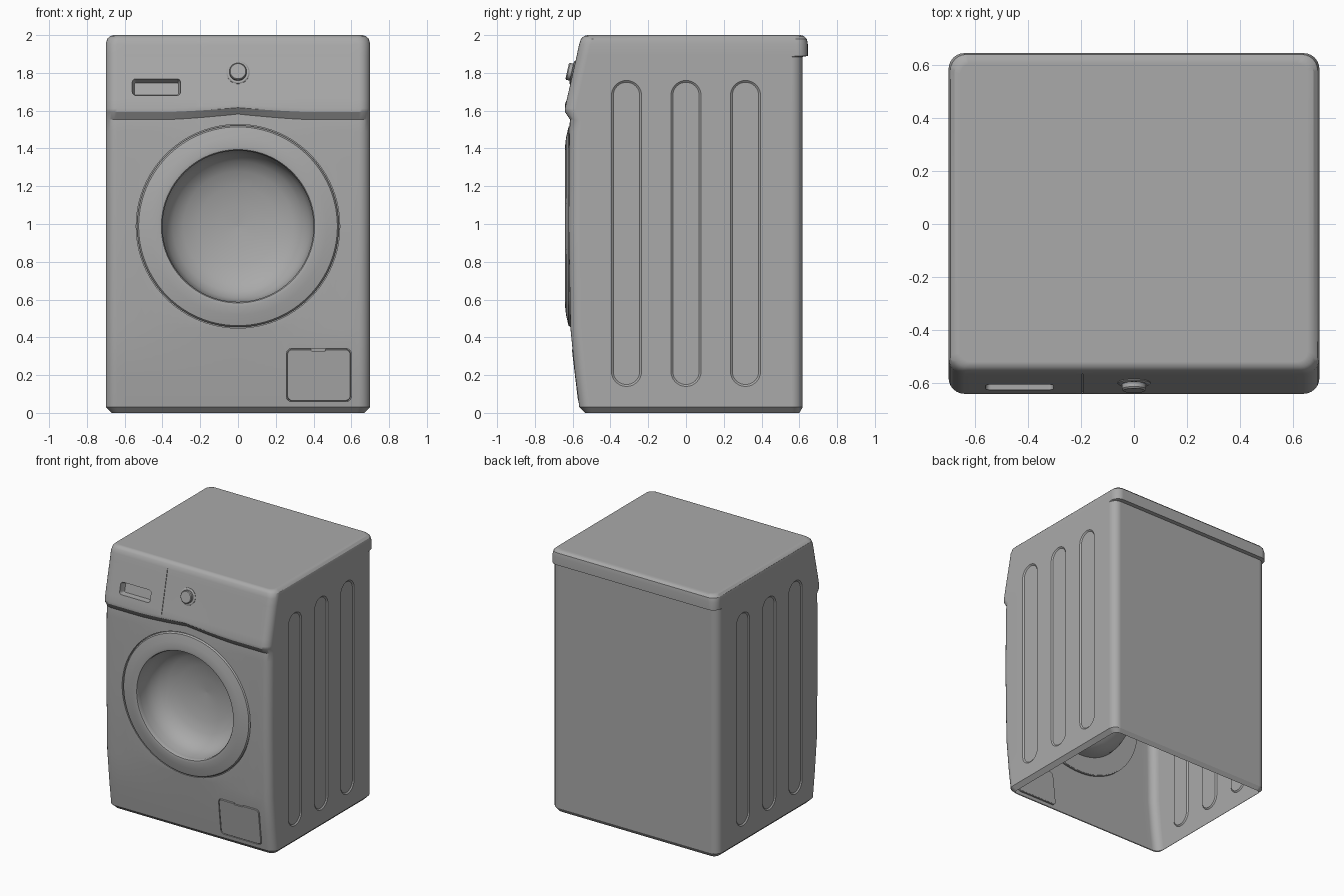
import bpy, bmesh, math
from mathutils import Matrix, Vector

if "Cube" in bpy.data.objects:
    bpy.data.objects.remove(bpy.data.objects["Cube"])

grey = bpy.data.materials.new("appliance grey")
grey.use_nodes = True
grey.diffuse_color = (0.4, 0.4, 0.4, 1)
grey.node_tree.nodes["Principled BSDF"].inputs["Base Color"].default_value = (0.4, 0.4, 0.4, 1)


def outline(w, h, r, seg=8, split=0):
    """Rounded rectangle; split adds points along its lower edge."""
    pts = []
    for k, (sx, sy) in enumerate([(1, -1), (1, 1), (-1, 1), (-1, -1)]):
        for s in range(seg + 1):
            a = math.pi / 2 * (k - 1 + s / seg)
            pts.append((sx * (w / 2 - r) + r * math.cos(a),
                        sy * (h / 2 - r) + r * math.sin(a)))
    half = w / 2 - r
    pts += [(-half + 2 * half * s / split, -h / 2) for s in range(1, split)]
    return pts


def loft(name, rings, closed=False, matrix=None):
    """Skin equal rings; cap the ends, or join them when closed."""
    bm = bmesh.new()
    loops = [[bm.verts.new(p) for p in ring] for ring in rings]
    n = len(loops[0])
    pairs = list(zip(loops, loops[1:]))
    if closed:
        pairs.append((loops[-1], loops[0]))
    else:
        bm.faces.new(loops[0])
        bm.faces.new(loops[-1])
    for a, b in pairs:
        for i in range(n):
            j = (i + 1) % n
            bm.faces.new((a[i], a[j], b[j], b[i]))
    bmesh.ops.remove_doubles(bm, verts=bm.verts, dist=1e-5)
    bmesh.ops.recalc_face_normals(bm, faces=bm.faces)
    if matrix:
        bm.transform(matrix)
    mesh = bpy.data.meshes.new(name)
    bm.to_mesh(mesh)
    bm.free()
    mesh.materials.append(grey)
    ob = bpy.data.objects.new(name, mesh)
    bpy.context.collection.objects.link(ob)
    return ob


def plate(name, w, h, r, layers, loc, tilt=0, turn=0):
    """Rounded plate facing -y; layers are (y, inset) pairs."""
    m = (Matrix.Translation(loc) @ Matrix.Rotation(math.radians(turn), 4, 'Z')
         @ Matrix.Rotation(math.radians(tilt), 4, 'X'))
    rings = [[(x, y, z) for x, z in outline(w - 2 * i, h - 2 * i, r - i)] for y, i in layers]
    return loft(name, rings, matrix=m)


def lathe(name, profile, z, closed=False):
    """Turn (radius, y) points about a front-to-back axis."""
    rings = [[(x, y, z + v) for x, v in outline(2 * r, 2 * r, r, 24)] for r, y in profile]
    return loft(name, rings, closed)


def activate(ob):
    bpy.ops.object.select_all(action='DESELECT')
    ob.select_set(True)
    bpy.context.view_layer.objects.active = ob


def cut(ob, cutters):
    activate(ob)
    for c in cutters:
        c.hide_render = True
        mod = ob.modifiers.new("cut", 'BOOLEAN')
        mod.operation = 'DIFFERENCE'
        mod.solver = 'EXACT'
        mod.object = c
        bpy.ops.object.modifier_apply(modifier=mod.name)
        bpy.data.objects.remove(c)


def smooth(ob):
    activate(ob)
    bpy.ops.object.shade_smooth_by_angle(angle=math.radians(30))
    mod = ob.modifiers.new("flat sides", 'WEIGHTED_NORMAL')
    mod.keep_sharp = True


# Cabinet rows: height, front y, back y, half width, corner radius, seam lift
rows = [
    (0.00, -.535, .600, .670, .04, 0),
    (0.03, -.565, .618, .700, .06, 0),
    (0.20, -.587, .618, .700, .06, 0),
    (0.45, -.612, .618, .700, .06, 0),
    (1.00, -.622, .618, .700, .06, 0),
    (1.49, -.618, .618, .700, .06, .1),
    (1.552, -.613, .618, .700, .06, 1),
    (1.592, -.640, .618, .700, .06, .8),
    (1.612, -.641, .618, .700, .06, .7),
    (1.66, -.631, .618, .700, .06, 0),
    (1.885, -.580, .618, .700, .06, 0),
    (1.89, -.579, .645, .700, .06, 0),
    (1.95, -.566, .645, .700, .06, 0),
    (1.98, -.556, .640, .693, .06, 0),
    (1.995, -.540, .625, .677, .05, 0),
    (2.00, -.520, .605, .655, .04, 0),
]


def cabinet_ring(z, front, back, half, r, lift):
    mid = (front + back) / 2
    ring = []
    for x, y in outline(2 * half, back - front, r, 6, 28):
        rise = lift * .03 * max(0, 1 - abs(x) / .4) ** 1.4 if y < 0 else 0
        ring.append((x, y + mid, z + rise))
    return ring


cabinet = loft("cabinet", [cabinet_ring(*row) for row in rows])
DOOR_Z = .988
PANEL, KICK = -12.7, 6.8

# Door seat and bowl
cutters = [lathe("bowl_cutter", [
    (.001, -.8), (.539, -.8), (.539, -.60), (.400, -.60), (.396, -.55), (.380, -.50),
    (.345, -.455), (.29, -.42), (.21, -.395), (.11, -.38), (.001, -.375)], DOOR_Z)]

# Pressed side panels
for side in (-1, 1):
    for y in (-.315, 0, .315):
        cutters.append(plate("rib_cutter", .16, 1.62, .08, [(-.05, 0), (0, 0), (.008, .01)],
                             (side * .7, y, .95), turn=side * 90))

# Drawer handle, drawer seam and filter hatch pockets
cutters.append(plate("handle_cutter", .256, .09, .02,
                     [(-.05, 0), (0, 0), (.02, .003), (.045, .012)], (-.432, -.616, 1.725), PANEL))
cutters.append(plate("seam_cutter", .004, .33, .001, [(-.03, 0), (.005, 0)],
                     (-.195, -.602, 1.79), PANEL))
hatch_at = Vector((.428, -.587, .2))
cutters.append(plate("hatch_cutter", .345, .284, .03, [(-.05, 0), (.012, 0)], hatch_at, KICK))
cut(cabinet, cutters)

# Open underside
bm = bmesh.new()
bm.from_mesh(cabinet.data)
floor = [f for f in bm.faces if all(v.co.z < .001 for v in f.verts)]
bmesh.ops.delete(bm, geom=floor, context='FACES')
bm.to_mesh(cabinet.data)
bm.free()
smooth(cabinet)

# Door ring
smooth(lathe("door_ring", [
    (.534, -.598), (.534, -.612), (.526, -.622), (.47, -.635), (.425, -.640),
    (.406, -.637), (.400, -.626), (.400, -.598)], DOOR_Z, closed=True))

# Filter hatch with finger notch
hatch = plate("filter_hatch", .336, .275, .027, [(-.001, .003), (.002, 0), (.013, 0)], hatch_at, KICK)
cut(hatch, [plate("notch_cutter", .075, .02, .004, [(-.05, 0), (.009, 0)], (.425, -.603, .337), KICK)])
smooth(hatch)

# Dial with collar
dial_at = (0, -.598, 1.802)
smooth(plate("dial_collar", .124, .124, .062, [(.01, 0), (-.004, 0), (-.008, .006)], dial_at, PANEL))
smooth(plate("dial", .092, .092, .046, [(.01, 0), (-.026, 0), (-.032, .005)], dial_at, PANEL))
bpy.ops.object.select_all(action='DESELECT')
